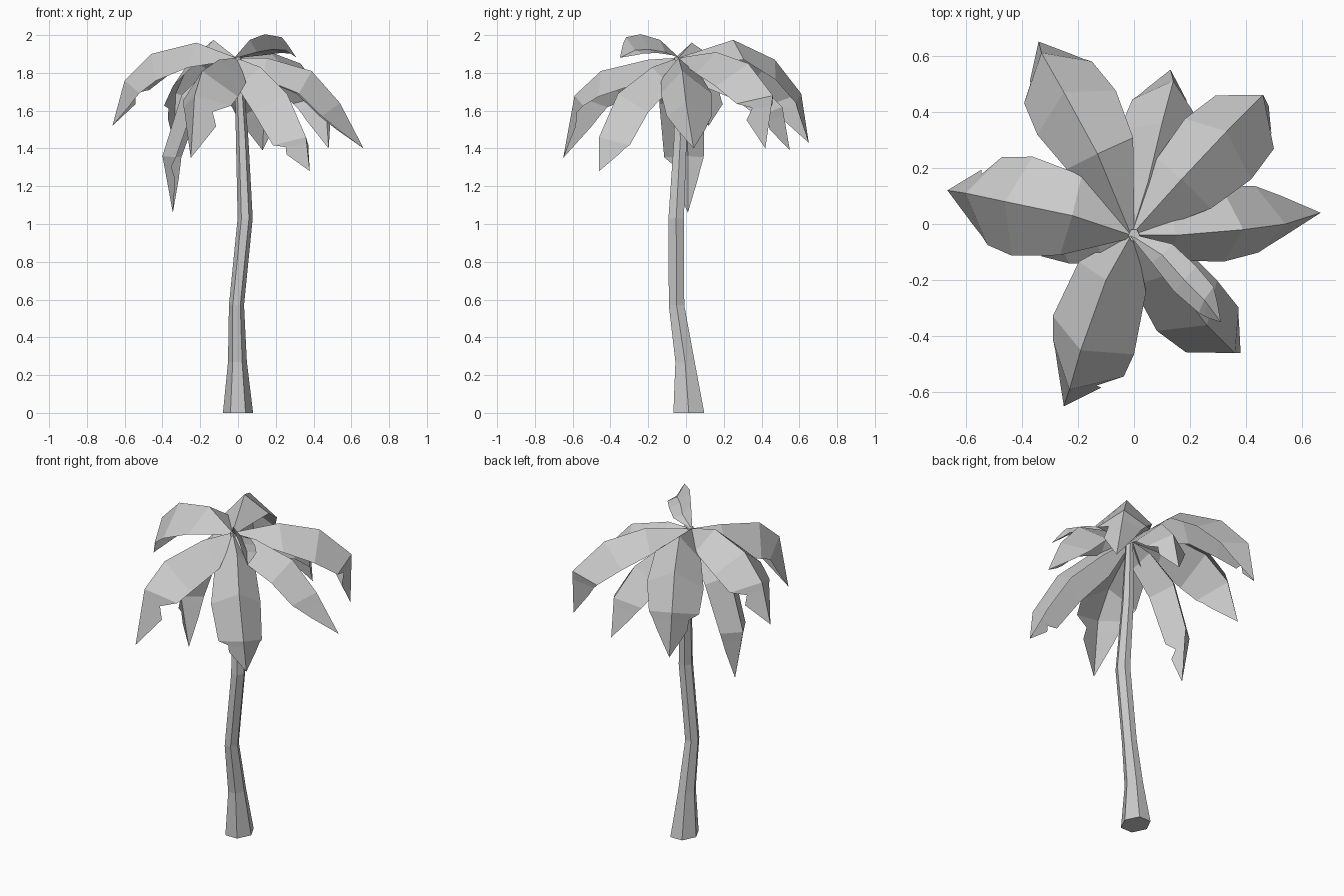
import bpy, bmesh, math
from mathutils import Vector

if "Cube" in bpy.data.objects:
    bpy.data.objects.remove(bpy.data.objects["Cube"])

CROWN = Vector((-0.01, -0.04, 1.88))


def finish(bm, name):
    bmesh.ops.recalc_face_normals(bm, faces=bm.faces)
    mesh = bpy.data.meshes.new(name)
    bm.to_mesh(mesh)
    bm.free()
    obj = bpy.data.objects.new(name, mesh)
    bpy.context.collection.objects.link(obj)
    return obj


# Curving six-sided trunk: (x, y, z, radius) of each ring
def trunk(rings, sides=6):
    bm = bmesh.new()
    loops = []
    for x, y, z, r in rings:
        loops.append([bm.verts.new((x + r * math.cos(k * math.tau / sides),
                                    y + 1.18 * r * math.sin(k * math.tau / sides), z))
                      for k in range(sides)])
    for a, b in zip(loops, loops[1:]):
        for k in range(sides):
            n = (k + 1) % sides
            bm.faces.new((a[k], a[n], b[n], b[k]))
    bm.faces.new(loops[0][::-1])
    bm.faces.new(loops[-1])
    finish(bm, "trunk")


# Folded leaf: a midrib with two halves falling away from it.
# left / right are (half width, drop); torn names the side with a notch.
def frond(name, rib, left, right, torn="", depth=0.45):
    bm = bmesh.new()
    pts = [CROWN] + [Vector(p) for p in rib]
    out = pts[2] - pts[0]
    side = Vector((-out.y, out.x, 0)).normalized()
    # stations along the midrib: (position, tangent, width factor)
    scale = (0.08, 0.82, 1.0, 0.88)
    stations = []
    for i in range(4):
        tangent = (pts[i + 1] - pts[max(i - 1, 0)]).normalized()
        stations.append((pts[i], tangent, scale[i]))
    last = (pts[4] - pts[3]).normalized()
    blend = (last + stations[3][1]).normalized()
    stations.append((pts[3].lerp(pts[4], 0.2), blend, 0.73))
    stations.append((pts[3].lerp(pts[4], 0.42), blend, 0.55))
    ribs = [bm.verts.new(s[0]) for s in stations]
    tip = bm.verts.new(pts[4])
    for sign, (width, drop), label in ((1, left, "left"), (-1, right, "right")):
        edge = []
        for i, (p, t, f) in enumerate(stations):
            if label == torn and i == 4:
                f = depth
            normal = t.cross(side).normalized()
            edge.append(bm.verts.new(p + side * sign * width * f - normal * drop * f))
        for i in range(len(ribs) - 1):
            bm.faces.new((ribs[i], ribs[i + 1], edge[i + 1], edge[i]))
        bm.faces.new((ribs[-1], tip, edge[-1]))
    finish(bm, name)


trunk([(0, 0.015, 0, 0.080), (-0.003, -0.005, 0.27, 0.050),
       (-0.008, -0.05, 0.57, 0.040), (0.038, -0.052, 1.03, 0.040),
       (0.022, -0.03, 1.45, 0.033), (0, -0.04, 1.885, 0.020)])

# Crown of drooping fronds
frond("frond_left",
      [(-0.22, 0.03, 1.96), (-0.46, 0.08, 1.90), (-0.60, 0.11, 1.76), (-0.665, 0.12, 1.52)],
      (0.18, 0.16), (0.18, 0.12), "right")
frond("frond_front_left",
      [(-0.10, -0.20, 1.87), (-0.19, -0.45, 1.81), (-0.23, -0.59, 1.68), (-0.25, -0.65, 1.35)],
      (0.18, 0.15), (0.14, 0.17), "left")
frond("frond_front_right",
      [(0.12, -0.18, 1.83), (0.26, -0.36, 1.69), (0.36, -0.46, 1.46), (0.38, -0.46, 1.28)],
      (0.13, 0.14), (0.15, 0.14), "right", 0.55)
frond("frond_right",
      [(0.15, -0.04, 1.88), (0.39, -0.02, 1.81), (0.54, 0.00, 1.64), (0.665, 0.04, 1.40)],
      (0.16, 0.14), (0.11, 0.14))
frond("frond_back_right",
      [(0.17, 0.16, 1.91), (0.33, 0.33, 1.85), (0.46, 0.46, 1.68), (0.48, 0.42, 1.40)],
      (0.14, 0.14), (0.18, 0.14), "right")
frond("frond_back_left",
      [(-0.13, 0.25, 1.975), (-0.25, 0.47, 1.87), (-0.33, 0.61, 1.69), (-0.34, 0.65, 1.43)],
      (0.15, 0.17), (0.17, 0.13), "left", 0.55)
frond("frond_left_hanging",
      [(-0.14, -0.03, 1.84), (-0.30, 0.00, 1.68), (-0.40, 0.01, 1.36), (-0.345, 0.01, 1.06)],
      (0.13, 0.10), (0.11, 0.10), "left")
frond("frond_back",
      [(0.05, 0.15, 1.83), (0.10, 0.36, 1.77), (0.14, 0.51, 1.62), (0.13, 0.55, 1.39)],
      (0.14, 0.13), (0.13, 0.13), "right", 0.55)
# Young frond standing above the crown, one half turned up
frond("frond_young",
      [(0.10, -0.11, 1.91), (0.18, -0.20, 1.925), (0.25, -0.27, 1.92), (0.31, -0.35, 1.88)],
      (0.065, 0.02), (0.055, -0.08))
